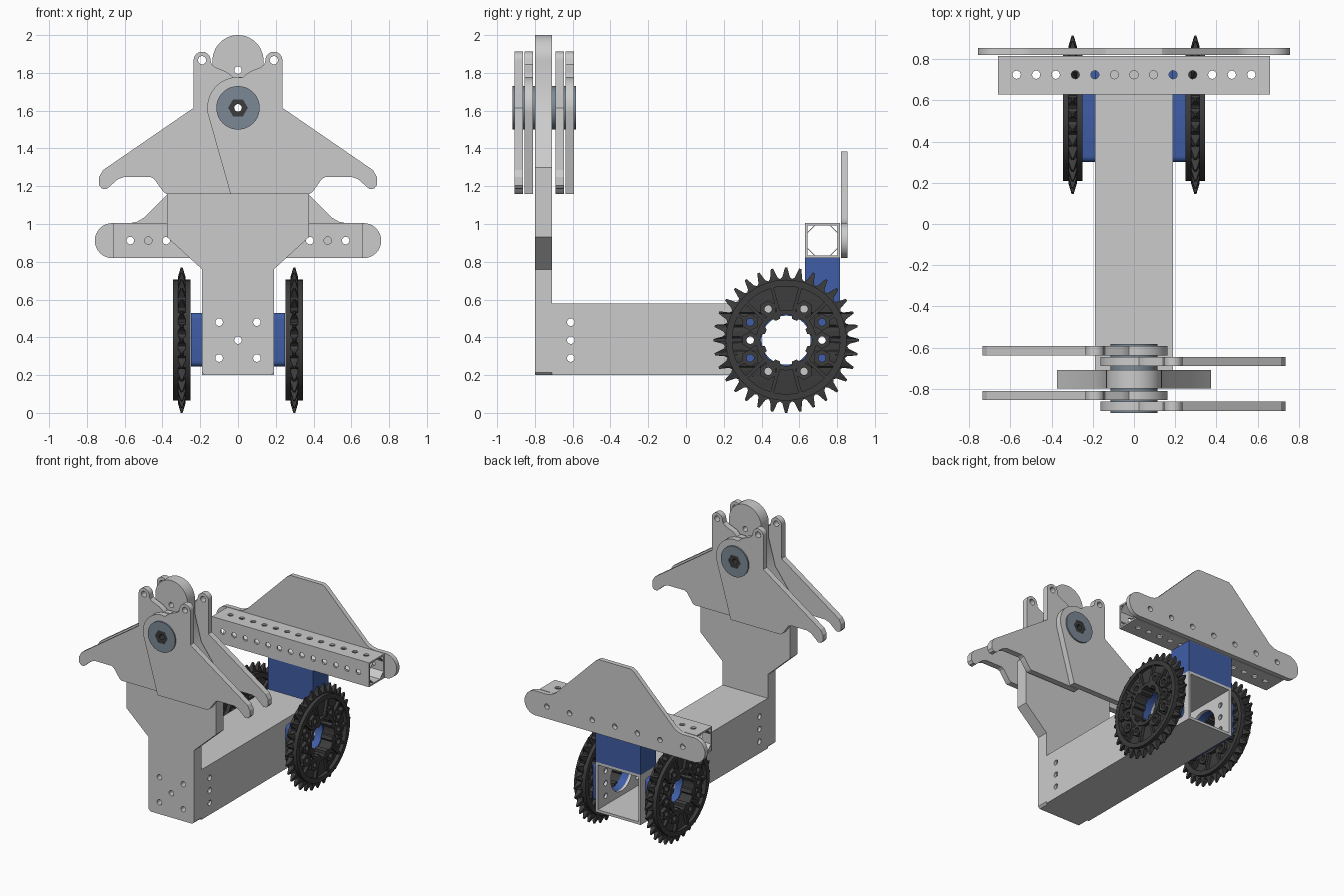
import bpy, bmesh
from math import sin, cos, radians, hypot
from mathutils import Vector
from mathutils.geometry import tessellate_polygon

if "Cube" in bpy.data.objects:
    bpy.data.objects.remove(bpy.data.objects["Cube"])


def material(name, rgb):
    m = bpy.data.materials.new(name)
    m.diffuse_color = (*rgb, 1)
    m.use_nodes = True
    m.node_tree.nodes["Principled BSDF"].inputs["Base Color"].default_value = m.diffuse_color
    return m


BLUE = material("blue_plastic", (0.05, 0.11, 0.38))
DARK = material("dark_plastic", (0.045, 0.045, 0.045))
STEEL = material("blue_steel", (0.2, 0.25, 0.3))


def polar(r, deg, c=(0, 0)):
    return (c[0] + r * cos(radians(deg)), c[1] + r * sin(radians(deg)))


def arc(c, r, a0, a1, n=10):
    return [polar(r, a0 + (a1 - a0) * i / n, c) for i in range(n + 1)]


def circle(c, r, n=24, start=0):
    return [polar(r, start + 360 * i / n, c) for i in range(n)]


def rect(u0, u1, v0, v1):
    return [(u0, v0), (u1, v0), (u1, v1), (u0, v1)]


def move(loop, c):
    return [(u + c[0], v + c[1]) for u, v in loop]


def mirrored(half):
    """Right half, bottom to top, closed with its mirror image."""
    return half + [(-u, v) for u, v in reversed(half)]


def flip(loop):
    return [(-u, v) for u, v in loop]


def slab(bm, axis, d0, d1, outer, holes=()):
    """Extrude an outline with holes between d0 and d1 along an axis."""
    place = {'x': lambda u, v, d: (d, u, v), 'y': lambda u, v, d: (u, d, v),
             'z': lambda u, v, d: (u, v, d)}[axis]
    loops = [outer, *holes]
    lo, hi = ([[bm.verts.new(place(u, v, d)) for u, v in lp] for lp in loops] for d in (d0, d1))
    tris = tessellate_polygon([[Vector((u, v, 0)) for u, v in lp] for lp in loops])
    for layer in (lo, hi):
        flat = [v for lp in layer for v in lp]
        for t in tris:
            bm.faces.new([flat[i] for i in t])
    for a, b in zip(lo, hi):
        for i in range(len(a)):
            j = (i + 1) % len(a)
            bm.faces.new((a[i], a[j], b[j], b[i]))


def finish(name, bm, mat=None):
    bmesh.ops.recalc_face_normals(bm, faces=bm.faces[:])
    me = bpy.data.meshes.new(name)
    bm.to_mesh(me)
    bm.free()
    ob = bpy.data.objects.new(name, me)
    bpy.context.collection.objects.link(ob)
    if mat:
        me.materials.append(mat)
    bpy.ops.object.select_all(action='DESELECT')
    ob.select_set(True)
    bpy.context.view_layer.objects.active = ob
    bpy.ops.object.shade_smooth_by_angle(angle=radians(25))
    return ob


def part(name, axis, d0, d1, outer, holes=(), mat=None):
    bm = bmesh.new()
    slab(bm, axis, d0, d1, outer, holes)
    return finish(name, bm, mat)


WHEEL = (0.53, 0.385)      # sprocket centre in y, z
PIVOT = (0, 1.615)         # claw pivot in x, z
ROWS = (0.29, 0.385, 0.48)

# square arm tube with bolt holes and axle opening
bm = bmesh.new()
side_holes = [circle((y, z), 0.02, 16) for y in (-0.61, 0.34, 0.72) for z in ROWS]
side_holes.append(circle(WHEEL, 0.13, 40))
for s in (1, -1):
    slab(bm, 'x', s * 0.17, s * 0.19, rect(-0.71, 0.815, 0.2, 0.58), side_holes)
for z in (0.2, 0.56):
    slab(bm, 'z', z, z + 0.02, rect(-0.17, 0.17, -0.71, 0.815))
finish("arm_tube", bm)

# upright front plate
plate = mirrored([(0.175, 0.2), (0.19, 0.215), (0.19, 0.76), (0.375, 0.93), (0.375, 1.3),
                  (0.19, 1.55), (0.135, 1.75)] + arc((0, 1.865), 0.135, 0, 85, 12))
holes = [circle((x, z), 0.02, 16) for x in (-0.1, 0.1) for z in (0.29, 0.48)]
holes += [circle((0, 0.385), 0.02, 16), circle((0, 1.815), 0.02, 16), circle(PIVOT, 0.1, 32)]
part("upright_plate", 'y', -0.8, -0.71, plate, holes)

# hooked claws, two on each side of the plate
claw = [(-0.04, 1.16), (0.38, 1.16), (0.395, 1.17), (0.445, 1.24), (0.465, 1.25), (0.6, 1.25),
        (0.635, 1.238), (0.695, 1.185), (0.72, 1.187), (0.735, 1.205), (0.735, 1.25),
        (0.715, 1.285), (0.235, 1.615)]
claw += arc((0.19, 1.867), 0.045, 0, 180, 12)
claw += [(0.14, 1.845), (0.12, 1.83), (0.06, 1.805), (0.04, 1.79), (0.025, 1.775)]
claw += arc(PIVOT, 0.163, 95, 190, 16)
claw_holes = [circle((0.19, 1.867), 0.022, 16), circle(PIVOT, 0.1, 32)]
for tag, y in (("front", -0.908), ("rear", -0.69)):
    part(tag + "_right_claw", 'y', y, y + 0.045, claw, claw_holes)
    y += 0.052
    part(tag + "_left_claw", 'y', y, y + 0.045, flip(claw), [flip(h) for h in claw_holes])

# claw pivot
part("pivot_bushing", 'y', -0.918, -0.582, circle(PIVOT, 0.115, 48), [circle(PIVOT, 0.052, 6)], STEEL)
part("pivot_hex_axle", 'y', -0.914, -0.586, circle(PIVOT, 0.052, 6), [circle(PIVOT, 0.02, 16)], DARK)

# perforated rack tube
bm = bmesh.new()
xs = [i * 0.095 for i in range(-6, 7)]
for z in (0.82, 0.993):
    slab(bm, 'z', z, z + 0.012, rect(-0.66, 0.66, 0.63, 0.815),
         [circle((x, 0.725), 0.02, 16) for x in xs])
for y in (0.63, 0.803):
    slab(bm, 'y', y, y + 0.012, rect(-0.66, 0.66, 0.832, 0.993),
         [circle((x, 0.912), 0.02, 16) for x in xs])
# diagonal corner ribs inside the tube
for sy in (1, -1):
    for sz in (1, -1):
        rib = [(0.082, 0.042), (0.042, 0.082), (0.036, 0.082), (0.082, 0.036)]
        slab(bm, 'x', -0.66, 0.66, move([(sy * a, sz * b) for a, b in rib], (0.7225, 0.9125)))
finish("rack_tube", bm)

# back plate behind the rack
back = mirrored([(0.6, 0.82)] + arc((0.665, 0.912), 0.093, -90, 90, 16)
                + [(0.57, 1.005), (0.535, 1.012), (0.5, 1.032), (0.165, 1.365), (0.135, 1.385)])
part("rack_back_plate", 'y', 0.82, 0.855, back,
     [circle((i * 0.19, 0.912), 0.02, 16) for i in range(-3, 4)])

# blue riser between arm and rack
part("rack_riser", 'z', 0.58, 0.82, rect(-0.19, 0.19, 0.63, 0.815),
     [rect(-0.165, 0.165, 0.655, 0.79)], BLUE)

# sprocket outlines, centred on the axle
N = 32
step = 360 / N
teeth = [polar(r, (i + o) * step) for i in range(N)
         for o, r in ((-0.5, 0.325), (-0.3, 0.335), (-0.08, 0.385), (0.08, 0.385), (0.3, 0.335))]
bore = [polar(r, i * 45 + a) for i in range(8)
        for a, r in ((-13, 0.135), (0, 0.138), (13, 0.135), (16, 0.117), (29, 0.117))]
bolts = [(sy * 0.19, z) for sy in (1, -1) for z in (-0.095, 0, 0.095)]
bolts += [(sy * 0.095, sz * 0.165) for sy in (1, -1) for sz in (1, -1)]
bolt_holes = [circle(b, 0.02, 12) for b in bolts]


def spoke(r0, r1, w, deg):
    c, s = cos(radians(deg)), sin(radians(deg))
    return [(u * c - v * s, u * s + v * c) for u, v in rect(r0, r1, -w, w)]


for tag, s in (("right", 1), ("left", -1)):
    # blue spacer beside the arm
    pad = [p for cy, cz, a in ((0.73, 0.5, 0), (0.33, 0.5, 90), (0.33, 0.275, 180), (0.73, 0.275, 270))
           for p in arc((cy, cz), 0.03, a, a + 90, 5)]
    part(tag + "_spacer", 'x', s * 0.19, s * 0.25, pad,
         [circle(WHEEL, 0.13, 40 if 0.53 + 0.13 < 0.7 else 32)]
         + [circle((0.34, z), 0.02, 16) for z in ROWS[1:2]]
         + [circle((0.72, z), 0.02, 16) for z in ROWS[1:2]], BLUE)
    # toothed web, rim, hub, bolt bosses and ribs
    bm = bmesh.new()
    slab(bm, 'x', -0.02, 0.02, teeth, [bore, *bolt_holes])
    for v in bm.verts:
        if hypot(v.co.y, v.co.z) > 0.37:
            v.co.x *= 0.25
    slab(bm, 'x', -0.047, 0.047, circle((0, 0), 0.32, 64), [circle((0, 0), 0.285, 64)])
    slab(bm, 'x', -0.047, 0.047, circle((0, 0), 0.16, 40), [bore])
    for b, h in zip(bolts, bolt_holes):
        slab(bm, 'x', -0.044, 0.044, circle(b, 0.046, 6, 30), [h])
    for a in (43, 75, 105, 137, 223, 255, 285, 317):
        slab(bm, 'x', -0.042, 0.042, spoke(0.15, 0.29, 0.009, a))
    for a in (0, 27, 153, 180, 207, 333):
        slab(bm, 'x', -0.042, 0.042, spoke(0.235, 0.29, 0.009, a))
    ob = finish(tag + "_sprocket", bm, DARK)
    ob.location = (s * 0.298, *WHEEL)
